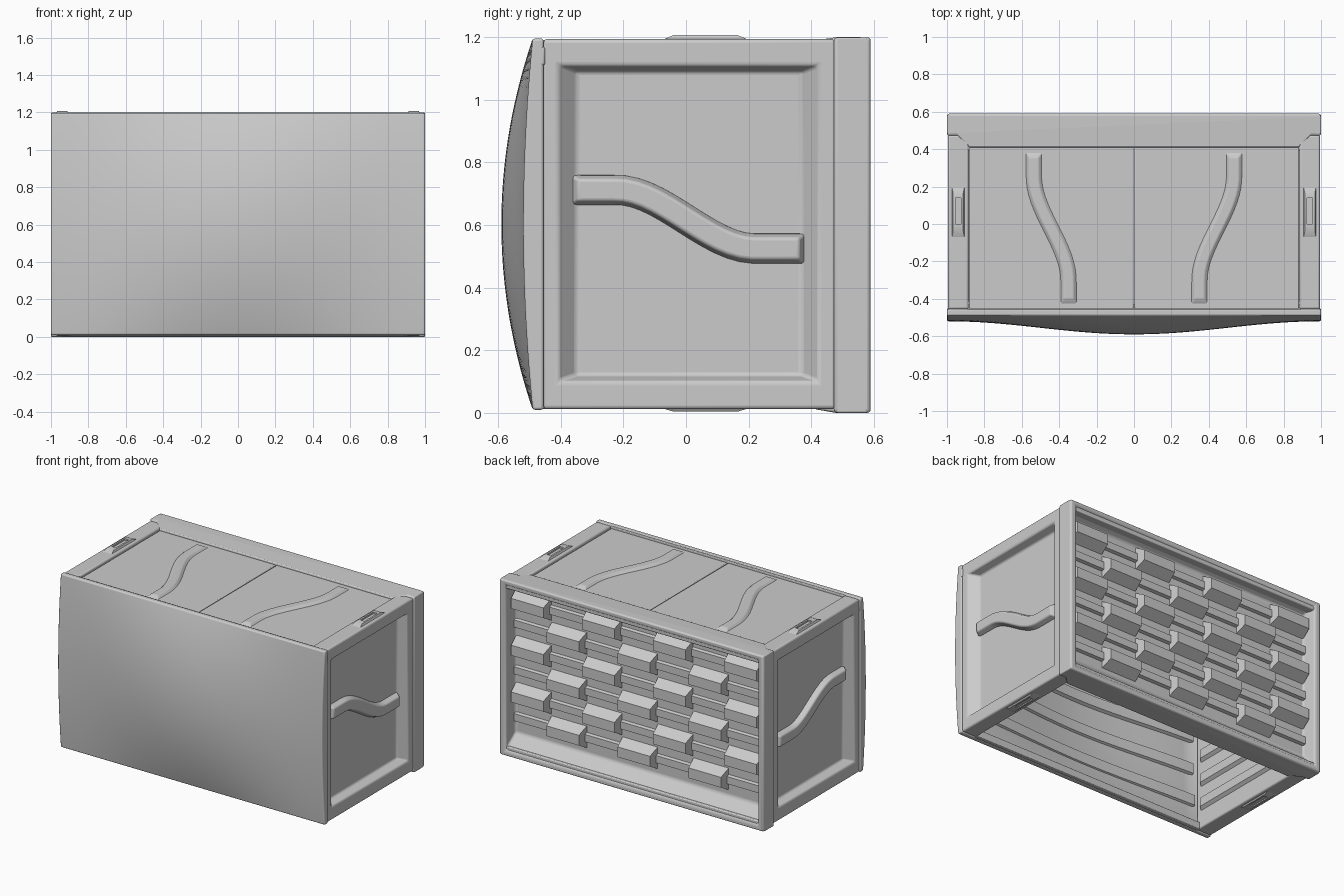
import bpy, bmesh, math

if "Cube" in bpy.data.objects:
    bpy.data.objects.remove(bpy.data.objects["Cube"])

XY = lambda u, v, h: (u, v, h)
XZ = lambda u, v, h: (u, h, v)


def yz(s):
    return lambda u, v, h: (s * h, u, v)


def finish(name, bm, bevel=0.0, smooth=True):
    bmesh.ops.recalc_face_normals(bm, faces=bm.faces)
    me = bpy.data.meshes.new(name)
    bm.to_mesh(me)
    bm.free()
    ob = bpy.data.objects.new(name, me)
    bpy.context.collection.objects.link(ob)
    bpy.context.view_layer.objects.active = ob
    bpy.ops.object.select_all(action='DESELECT')
    ob.select_set(True)
    if bevel:
        m = ob.modifiers.new("Bevel", 'BEVEL')
        m.width, m.segments, m.limit_method = bevel, 3, 'ANGLE'
        m.angle_limit = math.radians(35)
    if smooth:
        bpy.ops.object.shade_smooth_by_angle(angle=math.radians(35))
    return ob


def skin(bm, loops, mp):
    """Bridge point loops of equal length and cap both ends."""
    rings = [[bm.verts.new(mp(*p)) for p in lp] for lp in loops]
    n = len(rings[0])
    for a, b in zip(rings, rings[1:]):
        for i in range(n):
            j = (i + 1) % n
            bm.faces.new((a[i], a[j], b[j], b[i]))
    bm.faces.new(rings[0])
    bm.faces.new(rings[-1])


def rects(bm, rs, mp):
    """Loft through rectangles (u0, u1, v0, v1, h)."""
    skin(bm, [[(a, c, h), (b, c, h), (b, d, h), (a, d, h)] for a, b, c, d, h in rs], mp)


def loft(name, rs, mp, bevel=0.0):
    bm = bmesh.new()
    rects(bm, rs, mp)
    return finish(name, bm, bevel)


def ridge(name, pts, width, h0, h1, mp, slope=0.015, bevel=0.006):
    """Trapezoid ridge along a 2D path from height h0 to h1."""
    loops = []
    n = len(pts)
    for i, (u, v) in enumerate(pts):
        a, b = pts[max(i - 1, 0)], pts[min(i + 1, n - 1)]
        tu, tv = b[0] - a[0], b[1] - a[1]
        l = math.hypot(tu, tv)
        tu, tv = tu / l, tv / l
        e = slope * 1.5 * ((i == 0) - (i == n - 1))
        lp = []
        for o, h, s in ((-width / 2, h0, 0), (-width / 2 + slope, h1, e),
                        (width / 2 - slope, h1, e), (width / 2, h0, 0)):
            lp.append((u - tv * o + tu * s, v + tu * o + tv * s, h))
        loops.append(lp)
    bm = bmesh.new()
    skin(bm, loops, mp)
    return finish(name, bm, bevel)


def s_curve(t0, t1, a, b, lo, hi, n=22):
    """Path value easing from a to b between lo and hi."""
    out = []
    for i in range(n + 1):
        t = t0 + (t1 - t0) * i / n
        k = min(max((t - lo) / (hi - lo), 0), 1)
        out.append((t, a + (b - a) * k * k * (3 - 2 * k)))
    return out


# Bulged front cover: outer and inner grids joined round the rim
def front_y(x, z):
    q = 1 - ((z - 0.603) / 0.593) ** 2
    return -0.49 - q * (0.03 + 0.07 * (0.5 + 0.5 * math.cos(math.pi * x)))


def inner_y(x, z):
    w = min(max((0.92 - abs(x)) / 0.05, 0), 1)
    return -0.455 + w * (front_y(x, z) + 0.49)


N = 40
bm = bmesh.new()
sheets = []
for f in (front_y, inner_y):
    sheets.append([[bm.verts.new((x, f(x, z), z))
                    for x in [-1 + 2 * i / N for i in range(N + 1)]]
                   for z in [0.01 + 1.186 * j / N for j in range(N + 1)]])
for g in sheets:
    for j in range(N):
        for i in range(N):
            bm.faces.new((g[j][i], g[j][i + 1], g[j + 1][i + 1], g[j + 1][i]))
A, B = sheets
for i in range(N):
    for r in (0, N):
        bm.faces.new((A[r][i], A[r][i + 1], B[r][i + 1], B[r][i]))
        bm.faces.new((A[i][r], A[i + 1][r], B[i + 1][r], B[i][r]))
finish("front_cover", bm, 0.008)

# Ribs on the inside of the front cover
for k, z in enumerate((0.22, 0.45, 0.68, 0.91)):
    bm = bmesh.new()
    loops = []
    for i in range(25):
        x = -0.87 + 1.74 * i / 24
        y = inner_y(x, z)
        loops.append([(x, y - 0.01, z - 0.05), (x, y + 0.018, z - 0.035),
                      (x, y + 0.018, z + 0.035), (x, y - 0.01, z + 0.05)])
    skin(bm, loops, XY)
    finish("front_inner_rib_%d" % k, bm)

for s, side in ((-1, "left"), (1, "right")):
    # Side wall with a recessed panel and a wave ridge
    loft(side + "_wall", [(-0.455, 0.475, 0.012, 1.194, 0.885),
                          (-0.455, 0.475, 0.012, 1.194, 0.994),
                          (-0.41, 0.425, 0.10, 1.11, 0.994),
                          (-0.35, 0.37, 0.12, 1.09, 0.935)], yz(s), 0.01)
    ridge(side + "_wave", s_curve(-0.37, 0.385, 0.712, 0.525, -0.22, 0.22),
          0.10, 0.93, 0.972, yz(s), 0.016, 0.008)
    for k in range(6):
        z = 0.18 + 0.17 * k
        loft("%s_inner_rib_%d" % (side, k),
             [(-0.42, 0.40, z - 0.05, z + 0.05, 0.89),
              (-0.40, 0.38, z - 0.03, z + 0.03, 0.865)], yz(s))
    # Hinge clip behind the cover
    loft(side + "_clip", [(-0.48, -0.45, 1.11, 1.17, 0.97),
                          (-0.48, -0.45, 1.11, 1.17, 1.0)], yz(s), 0.008)
    # Slotted latch pads above and below
    c = s * 0.94
    for lbl, z, d in (("top", 1.19, 1), ("bottom", 0.016, -0.7)):
        loft("%s_%s_latch" % (side, lbl),
             [(c - .035, c + .035, -0.08, 0.205, z),
              (c - .027, c + .027, -0.04, 0.165, z + 0.017 * d),
              (c - .015, c + .015, 0.0, 0.14, z + 0.017 * d),
              (c - .015, c + .015, 0.0, 0.14, z + 0.006 * d)], XY)
    # Half of the top panel with its wave ridge
    a, b = sorted((s * 0.003, s * 0.882))
    loft(side + "_top_panel", [(a, b, -0.455, 0.415, 1.14),
                               (a, b, -0.455, 0.415, 1.178)], XY, 0.005)
    ridge(side + "_top_wave", s_curve(-0.43, 0.385, s * 0.35, s * 0.535, -0.30, 0.25),
          0.09, 1.175, 1.192, lambda u, v, h: (v, u, h), 0.02, 0.005)

# Back frame: raised rim, sloping ledges and panel floor
loft("back_frame", [(-1, 1, 0, 1.2, 0.472), (-1, 1, 0, 1.2, 0.59),
                    (-0.955, 0.955, 0.03, 1.17, 0.59),
                    (-0.94, 0.94, 0.13, 1.125, 0.495)], XZ, 0.012)

# Rim plates reaching forward over top and bottom
outline = [(-1, 0.58), (-1, 0.48), (-0.95, 0.48), (-0.88, 0.41),
           (0.88, 0.41), (0.95, 0.48), (1, 0.48), (1, 0.58)]
for name, zo, zf, zi in (("top_rim", 1.2, 1.19, 1.14), ("bottom_rim", 0.0, 0.012, 0.06)):
    bm = bmesh.new()
    skin(bm, [[(x, y, zi) for x, y in outline],
              [(x, y, zf if y < 0.45 else zo) for x, y in outline]], XY)
    finish(name, bm, 0.006)

# Front sill of the open underside
loft("bottom_front_sill", [(-0.89, 0.89, -0.46, -0.43, 0.012),
                           (-0.89, 0.89, -0.46, -0.43, 0.06)], XY, 0.005)
loft("top_front_lip", [(-0.89, 0.89, -0.47, -0.448, 1.14),
                       (-0.89, 0.89, -0.47, -0.448, 1.192)], XY, 0.005)

# Woven back panel: checkerboard of wedge blocks and flat strips
bm = bmesh.new()
W, H = 1.88 / 7, 0.16
for r in range(6):
    z = 0.16 + r * H
    for c in range(7):
        x = -0.94 + c * W
        if (r + c) % 2:
            rects(bm, [(x, x + W, z, z + H, 0.485),
                       (x + 0.012, x + W - 0.012, z + 0.045, z + H - 0.045, 0.565)], XZ)
        else:
            rects(bm, [(x, x + W, z + 0.045, z + H - 0.045, 0.485),
                       (x, x + W, z + 0.055, z + H - 0.055, 0.515)], XZ)
finish("back_weave", bm, 0, False)
